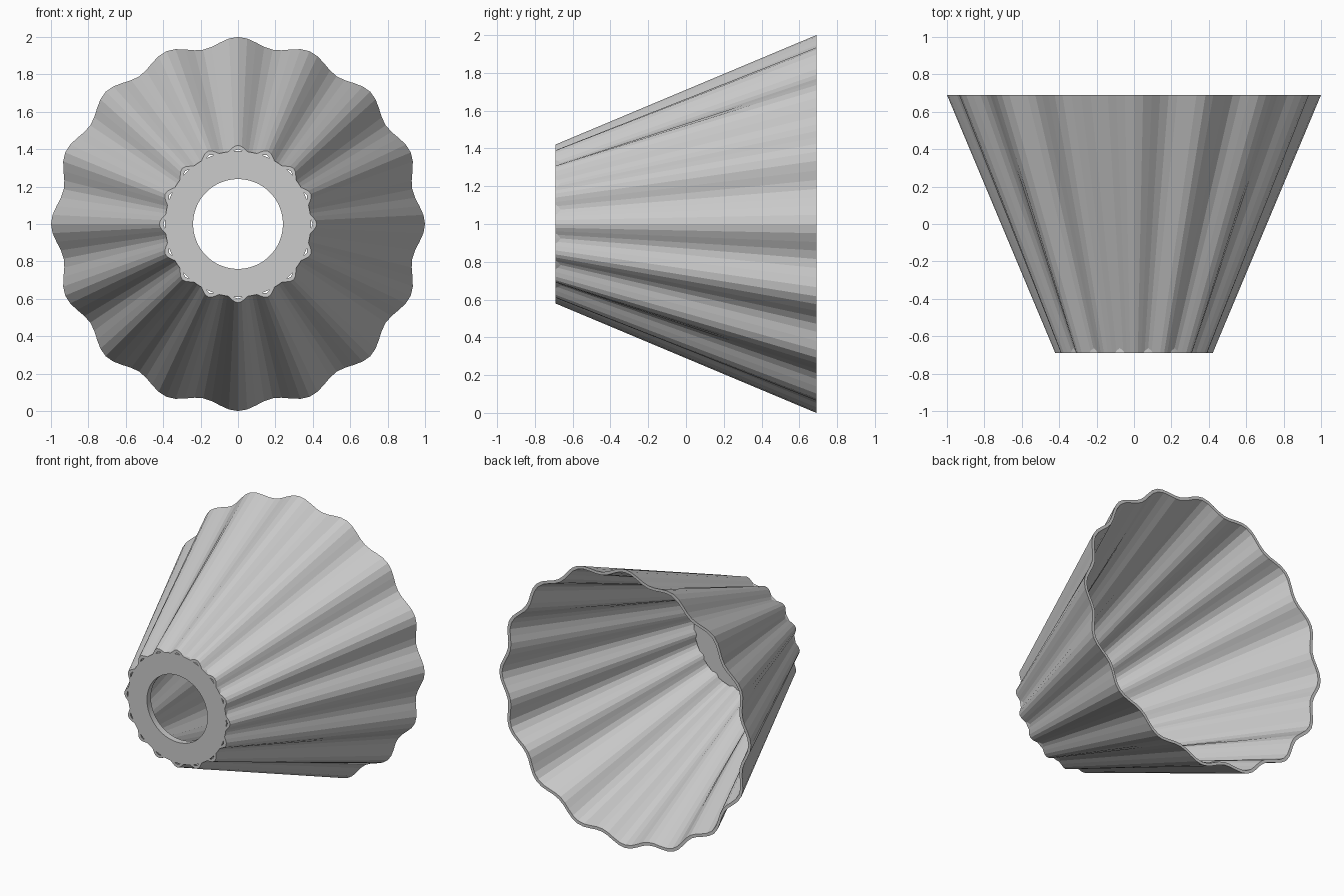
import bpy, bmesh
from math import sin, cos, pi

if "Cube" in bpy.data.objects:
    bpy.data.objects.remove(bpy.data.objects["Cube"])

LOBES, STEPS = 16, 8
N = LOBES * STEPS
HALF = 0.69          # half depth along y
WALL = 0.022


def ring(bm, y, mean, amp, n=N, lobes=LOBES):
    """Ring around the y axis at z = 1, rippled by amp."""
    out = []
    for i in range(n):
        a = 2 * pi * i / n
        r = mean + amp * cos(lobes * a)
        out.append(bm.verts.new((r * sin(a), y, 1 + r * cos(a))))
    return out


def ring_loop(name, specs):
    """Closed solid of revolution-like shape from rings joined in a cycle."""
    bm = bmesh.new()
    rings = [ring(bm, *s) for s in specs]
    for k, a in enumerate(rings):
        b = rings[(k + 1) % len(rings)]
        for i in range(N):
            j = (i + 1) % N
            bm.faces.new((a[i], a[j], b[j], b[i]))
    bmesh.ops.recalc_face_normals(bm, faces=bm.faces)
    me = bpy.data.meshes.new(name)
    bm.to_mesh(me)
    bm.free()
    ob = bpy.data.objects.new(name, me)
    bpy.context.collection.objects.link(ob)
    return ob


# Fluted conical wall, open at the wide back end
ring_loop("fluted_shade", [
    (-HALF, 0.400, 0.021),
    (HALF, 0.975, 0.025),
    (HALF, 0.975 - WALL, 0.025),
    (-HALF, 0.400 - WALL, 0.021),
])

# Flat mounting ring closing the narrow front end
ring_loop("end_ring", [
    (-HALF, 0.39, 0),
    (-HALF + 0.045, 0.39, 0),
    (-HALF + 0.045, 0.24, 0),
    (-HALF, 0.24, 0),
])
